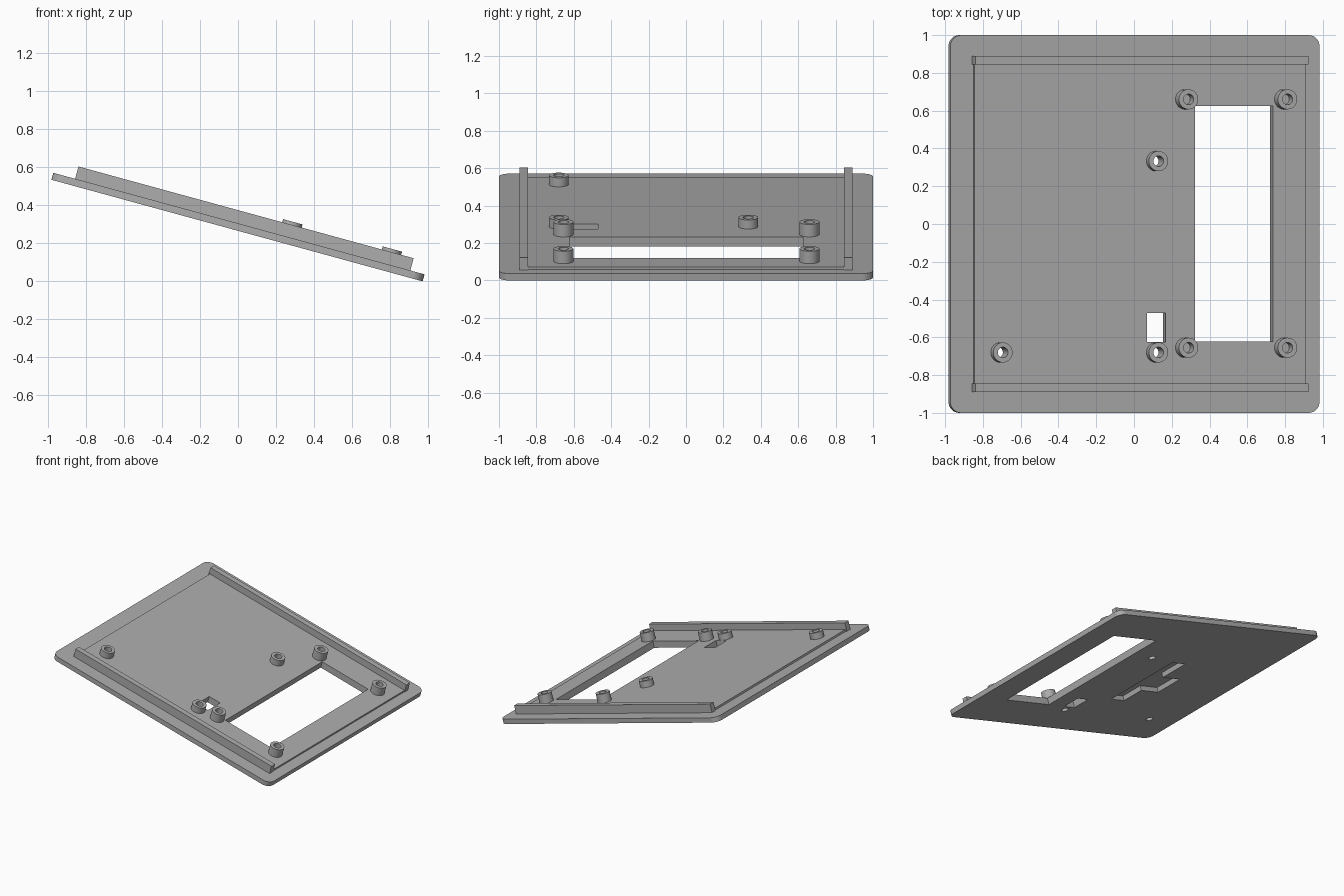
import bpy, bmesh, math
from mathutils import Matrix, Vector

if "Cube" in bpy.data.objects:
    bpy.data.objects.remove(bpy.data.objects["Cube"], do_unlink=True)

# Sheet dimensions, measured along the slope
ANGLE = math.radians(15.3)
LENGTH, WIDTH, CORNER = 2.027, 2.0, 0.06
BASE = 0.038            # thickness of the outer flange
PANEL = 0.053           # thickness including the raised inner panel
RAIL_TOP = 0.105
S, C = math.sin(ANGLE), math.cos(ANGLE)
SHIFT = -BASE * S / 2
TILT = Matrix.Translation((SHIFT, 0, LENGTH / 2 * S)) @ Matrix.Rotation(ANGLE, 4, "Y")

grey = bpy.data.materials.new("plain grey")
grey.use_nodes = True
grey.diffuse_color = (0.42, 0.42, 0.42, 1)
grey.node_tree.nodes["Principled BSDF"].inputs["Base Color"].default_value = (0.42, 0.42, 0.42, 1)


def along(x, w):
    """Slope coordinate of a point at world x and height w above the underside."""
    return (x - SHIFT - w * S) / C


def finish(name, bm):
    bmesh.ops.recalc_face_normals(bm, faces=bm.faces[:])
    mesh = bpy.data.meshes.new(name)
    bm.to_mesh(mesh)
    bm.free()
    mesh.materials.append(grey)
    obj = bpy.data.objects.new(name, mesh)
    bpy.context.collection.objects.link(obj)
    obj.matrix_world = TILT
    return obj


def prism(name, outline, w0, w1):
    bm = bmesh.new()
    face = bm.faces.new([bm.verts.new((u, v, w0)) for u, v in outline])
    top = bmesh.ops.extrude_face_region(bm, geom=[face])["geom"]
    bmesh.ops.translate(bm, vec=(0, 0, w1 - w0),
                        verts=[g for g in top if isinstance(g, bmesh.types.BMVert)])
    return finish(name, bm)


def box(name, u0, u1, v0, v1, w0, w1):
    return prism(name, [(u0, v0), (u1, v0), (u1, v1), (u0, v1)], w0, w1)


def circle(u, v, r, n=32):
    return [(u + r * math.cos(math.tau * i / n), v + r * math.sin(math.tau * i / n))
            for i in range(n)]


def combine(target, tool, operation):
    mod = target.modifiers.new(operation.lower(), "BOOLEAN")
    mod.operation, mod.solver, mod.object = operation, "EXACT", tool
    bpy.context.view_layer.objects.active = target
    bpy.ops.object.modifier_apply(modifier=mod.name)
    bpy.data.objects.remove(tool, do_unlink=True)


def smooth(obj):
    bpy.ops.object.select_all(action="DESELECT")
    obj.select_set(True)
    bpy.context.view_layer.objects.active = obj
    bpy.ops.object.shade_smooth_by_angle(angle=math.radians(30))


def boss(name, u, v, top, outer=0.053, inner=0.028):
    """Hollow round standoff on the panel."""
    bm = bmesh.new()
    ring = [bm.verts.new((r, 0, w)) for r, w in
            ((outer, PANEL - 0.005), (outer, top), (inner, top), (inner, PANEL - 0.005))]
    edges = [bm.edges.new((ring[i], ring[(i + 1) % 4])) for i in range(4)]
    bmesh.ops.spin(bm, geom=ring + edges, cent=(0, 0, 0), axis=(0, 0, 1),
                   angle=math.tau, steps=32, use_merge=True)
    bmesh.ops.remove_doubles(bm, verts=bm.verts[:], dist=0.0001)
    bmesh.ops.translate(bm, vec=Vector((u, v, 0)), verts=bm.verts[:])
    smooth(finish(name, bm))


# Rounded base plate
outline = []
for quarter, (sx, sy) in enumerate(((1, 1), (-1, 1), (-1, -1), (1, -1))):
    for i in range(9):
        a = (quarter + i / 8) * math.pi / 2
        outline.append((sx * (LENGTH / 2 - CORNER) + CORNER * math.cos(a),
                        sy * (WIDTH / 2 - CORNER) + CORNER * math.sin(a)))
plate = prism("base_plate", outline, 0, BASE)

# Raised inner panel, fused to the plate
u_high, u_low = along(-0.845, PANEL), along(0.908, PANEL)
combine(plate, box("panel", u_high, u_low, -0.846, 0.846, 0.02, PANEL), "UNION")

# Large window and small slot through the plate
for x0, x1, v0, v1 in ((0.322, 0.735, -0.622, 0.625), (0.07, 0.168, -0.625, -0.47)):
    combine(plate, box("window_cutter", along(x0, PANEL), along(x1, PANEL),
                       v0, v1, -0.1, 0.2), "DIFFERENCE")

# T-shaped pocket in the underside
a, b, c = along(-0.13, 0), along(-0.255, 0), along(-0.42, 0)
pocket = [(a, -0.42), (a, 0.29), (b, 0.29), (b, 0.03),
          (c, 0.03), (c, -0.22), (b, -0.22), (b, -0.42)]
combine(plate, prism("pocket_cutter", pocket, -0.1, BASE), "DIFFERENCE")

# Low standoffs with screw holes right through
LOW = PANEL + 0.05
for name, x, v in (("upper_boss", -0.694, -0.68), ("middle_boss_front", 0.13, -0.68),
                   ("middle_boss_back", 0.13, 0.333)):
    u = along(x, LOW)
    combine(plate, prism("drill", circle(u, v, 0.028), -0.1, 0.2), "DIFFERENCE")
    boss(name, u, v, LOW)
smooth(plate)

# Taller blind standoffs at the window corners
HIGH = BASE + 0.084
for side, v in (("front", -0.655), ("back", 0.66)):
    for end, x in (("inner", 0.289), ("outer", 0.813)):
        boss(f"window_boss_{end}_{side}", along(x, HIGH), v, HIGH)

# Side rails
for side, v0, v1 in (("front", -0.89, -0.845), ("back", 0.845, 0.89)):
    box(f"rail_{side}", along(-0.84, RAIL_TOP), along(0.925, RAIL_TOP),
        v0, v1, BASE - 0.002, RAIL_TOP)
